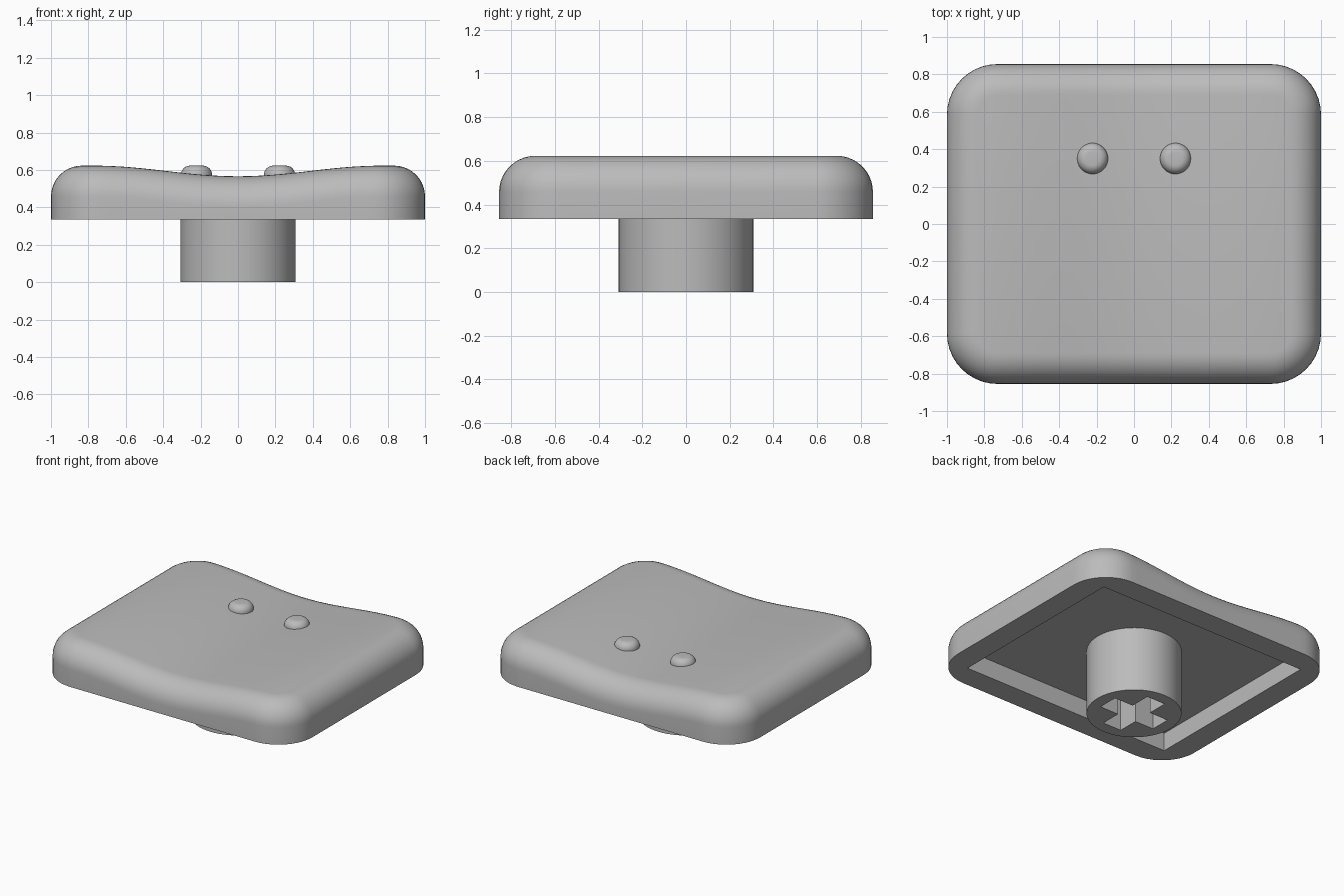
import bpy, bmesh, math

old = bpy.data.objects.get("Cube")
if old:
    bpy.data.objects.remove(old, do_unlink=True)

# Overall sizes
HALF_X, HALF_Y = 1.0, 0.855
RIM_Z, TOP_Z, DIP = 0.335, 0.623, 0.057
CORNER, FILLET, WALL = 0.27, 0.165, 0.167
CEILING = RIM_Z + 0.13

grey = bpy.data.materials.new("plain grey")
grey.use_nodes = True
colour = (0.5, 0.5, 0.5, 1)
grey.diffuse_color = colour
grey.node_tree.nodes["Principled BSDF"].inputs["Base Color"].default_value = colour


def finish(bm, name):
    bmesh.ops.recalc_face_normals(bm, faces=bm.faces)
    mesh = bpy.data.meshes.new(name)
    bm.to_mesh(mesh)
    bm.free()
    mesh.materials.append(grey)
    obj = bpy.data.objects.new(name, mesh)
    bpy.context.collection.objects.link(obj)
    return obj


def activate(obj):
    bpy.ops.object.select_all(action='DESELECT')
    obj.select_set(True)
    bpy.context.view_layer.objects.active = obj


def smooth(obj, degrees=35):
    activate(obj)
    bpy.ops.object.shade_smooth_by_angle(angle=math.radians(degrees))


def box(name, hx, hy, z0, z1):
    bm = bmesh.new()
    bmesh.ops.create_cube(bm, size=1)
    for v in bm.verts:
        v.co = (v.co.x * 2 * hx, v.co.y * 2 * hy, z0 + (v.co.z + 0.5) * (z1 - z0))
    return finish(bm, name)


def cut(obj, cutter):
    mod = obj.modifiers.new("cut", 'BOOLEAN')
    mod.operation, mod.solver, mod.object = 'DIFFERENCE', 'EXACT', cutter
    activate(obj)
    bpy.ops.object.modifier_apply(modifier=mod.name)
    bpy.data.objects.remove(cutter, do_unlink=True)


def bridge(bm, lower, upper):
    n = len(lower)
    for i in range(n):
        j = (i + 1) % n
        bm.faces.new((lower[i], lower[j], upper[j], upper[i]))


def lathe(name, profile, x=0, y=0, sides=64):
    bm = bmesh.new()
    rings = []
    for r, z in profile:
        angles = [math.tau * i / sides for i in range(sides)]
        rings.append([bm.verts.new((x + r * math.cos(a), y + r * math.sin(a), z))
                      for a in angles])
    for a, b in zip(rings, rings[1:]):
        bridge(bm, a, b)
    bm.faces.new(rings[0])
    bm.faces.new(rings[-1])
    return finish(bm, name)


def dish(x):
    """Height of the scooped top, which varies only across the width."""
    t = min(abs(x) / 0.77, 1)
    return TOP_Z - DIP * (1 + math.cos(math.pi * t)) / 2


def front_half(inset, steps=10, spans=32):
    """Plan outline of the front, running from left side to right side."""
    r, cx, cy = CORNER - inset, HALF_X - CORNER, HALF_Y - CORNER
    arc = [(cx + r * math.cos(a), -cy - r * math.sin(a))
           for a in (math.pi / 2 * i / steps for i in range(steps + 1))]
    line = [(cx - 2 * cx * i / spans, -cy - r) for i in range(1, spans)]
    return arc + line + [(-x, y) for x, y in reversed(arc)]


# Cap: straight skirt, rounded shoulder, scooped top in strips
bm = bmesh.new()
rings = []
for step in range(-1, 11):
    a = math.pi / 2 * max(step, 0) / 10
    front = front_half(FILLET * (1 - math.cos(a)))
    outline = front + [(x, -y) for x, y in reversed(front)]
    ring = []
    for x, y in outline:
        z = RIM_Z if step < 0 else dish(x) - FILLET * (1 - math.sin(a))
        ring.append(bm.verts.new((x, y, z)))
    rings.append(ring)
for a, b in zip(rings, rings[1:]):
    bridge(bm, a, b)
bm.faces.new(rings[0])
top = rings[-1]
for i in range(len(top) // 2 - 1):
    bm.faces.new((top[i], top[i + 1], top[-2 - i], top[-1 - i]))
cap = finish(bm, "cap")

# Shallow rectangular recess underneath
cut(cap, box("recess_cutter", HALF_X - WALL, HALF_Y - WALL, RIM_Z - 0.1, CEILING))
smooth(cap)

# Round stem with a cross-shaped socket
stem = lathe("stem", [(0.308, 0), (0.308, CEILING + 0.01)])
cut(stem, box("socket_cutter_wide", 0.222, 0.073, -0.1, 0.42))
cut(stem, box("socket_cutter_deep", 0.073, 0.222, -0.1, 0.42))
smooth(stem)

# Two small rounded bumps on the top
BUMP, ROUND = 0.083, 0.048
for side, name in ((1, "left_bump"), (-1, "right_bump")):
    profile = [(BUMP, dish(0.3) - 0.05)]
    for i in range(9):
        a = math.pi / 2 * i / 8
        profile.append((BUMP - ROUND * (1 - math.cos(a)),
                        TOP_Z - ROUND * (1 - math.sin(a))))
    smooth(lathe(name, profile, side * 0.222, 0.35, 40))
